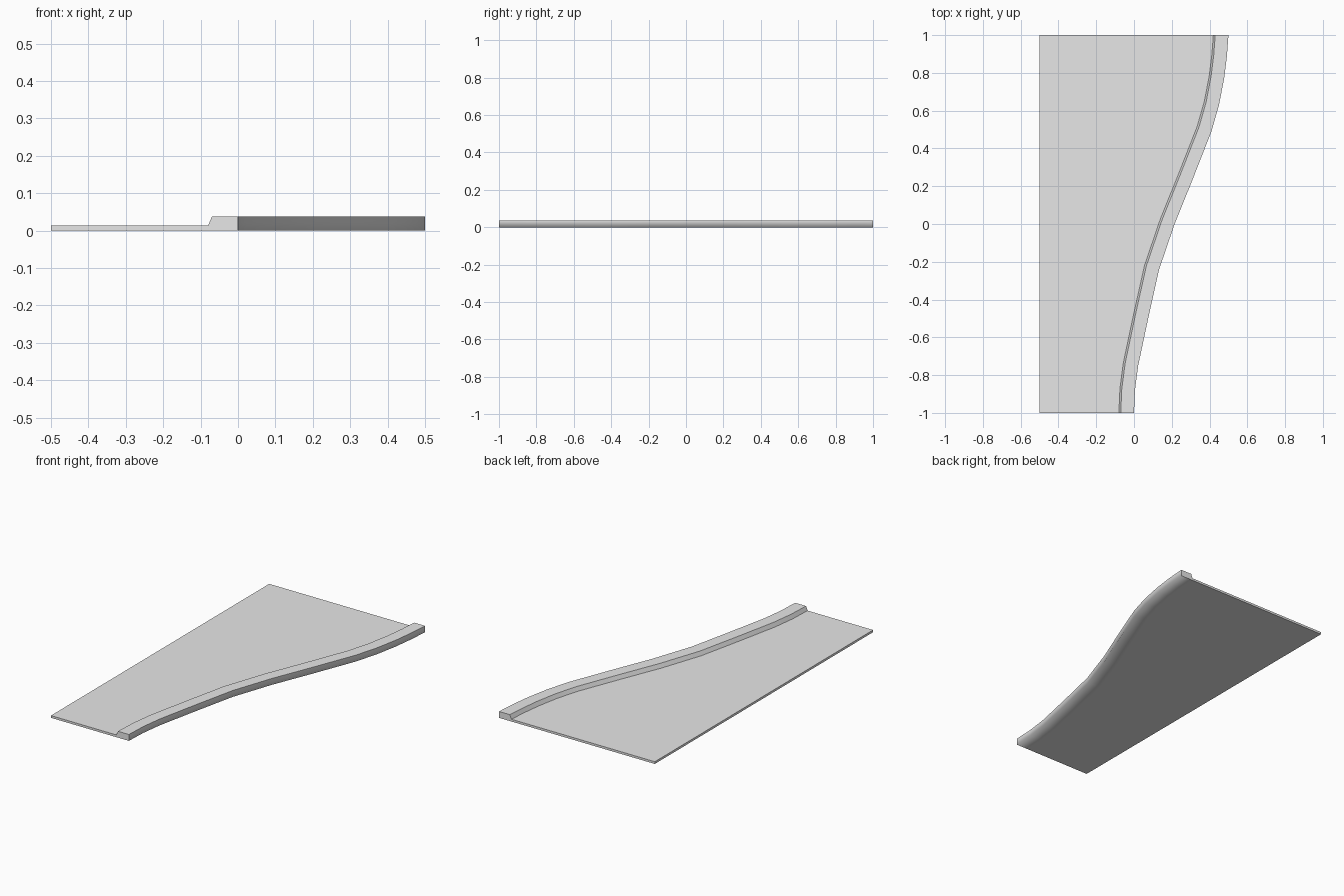
import bpy
import bmesh
from mathutils import Vector

cube = bpy.data.objects.get("Cube")
if cube:
    bpy.data.objects.remove(cube)

SLAB, CURB, LEFT = 0.013, 0.037, -0.5
TOP_INSET, BASE_INSET = 0.07, 0.08

# Outer curb line in plan, front to back
path = [Vector(p) for p in (
    (0, -1), (0.005, -0.88), (0.022, -0.75), (0.075, -0.5), (0.133, -0.24),
    (0.215, 0), (0.31, 0.235), (0.41, 0.49), (0.45, 0.63), (0.477, 0.77),
    (0.492, 0.89), (0.5, 1))]

grey = bpy.data.materials.new("concrete_grey")
grey.use_nodes = True
colour = (0.8, 0.8, 0.8, 1)
grey.diffuse_color = colour
grey.node_tree.nodes["Principled BSDF"].inputs["Base Color"].default_value = colour


def inward(i):
    """Direction from the outer line towards the paving; square at the ends."""
    if i in (0, len(path) - 1):
        return Vector((-1, 0))
    t = (path[i + 1] - path[i - 1]).normalized()
    return Vector((-t.y, t.x))


# Loft one cross-section of paving and raised curb along the line
bm = bmesh.new()
rings = []
for i, p in enumerate(path):
    top = p + inward(i) * TOP_INSET
    base = p + inward(i) * BASE_INSET
    section = [(p.x, p.y, 0), (p.x, p.y, CURB), (top.x, top.y, CURB),
               (base.x, base.y, SLAB), (LEFT, base.y, SLAB),
               (LEFT, base.y, 0), (base.x, base.y, 0)]
    rings.append([bm.verts.new(c) for c in section])

for a, b in zip(rings, rings[1:]):
    for k in range(len(a)):
        n = (k + 1) % len(a)
        bm.faces.new((a[k], b[k], b[n], a[n]))

# End caps, split into curb and slab
for ring in (rings[0], rings[-1]):
    bm.faces.new([ring[k] for k in (0, 1, 2, 3, 6)])
    bm.faces.new([ring[k] for k in (3, 4, 5, 6)])
bmesh.ops.recalc_face_normals(bm, faces=bm.faces)

# Smooth shading, creased except where the outer wall rolls into the underside
for f in bm.faces:
    f.smooth = True
rolled = {frozenset((a[0], b[0])) for a, b in zip(rings, rings[1:])}
for e in bm.edges:
    if e.calc_face_angle(0) > 0.5 and frozenset(e.verts) not in rolled:
        e.smooth = False

mesh = bpy.data.meshes.new("curved_curb_paving")
bm.to_mesh(mesh)
bm.free()
mesh.materials.append(grey)
bpy.context.collection.objects.link(bpy.data.objects.new("curved_curb_paving", mesh))
